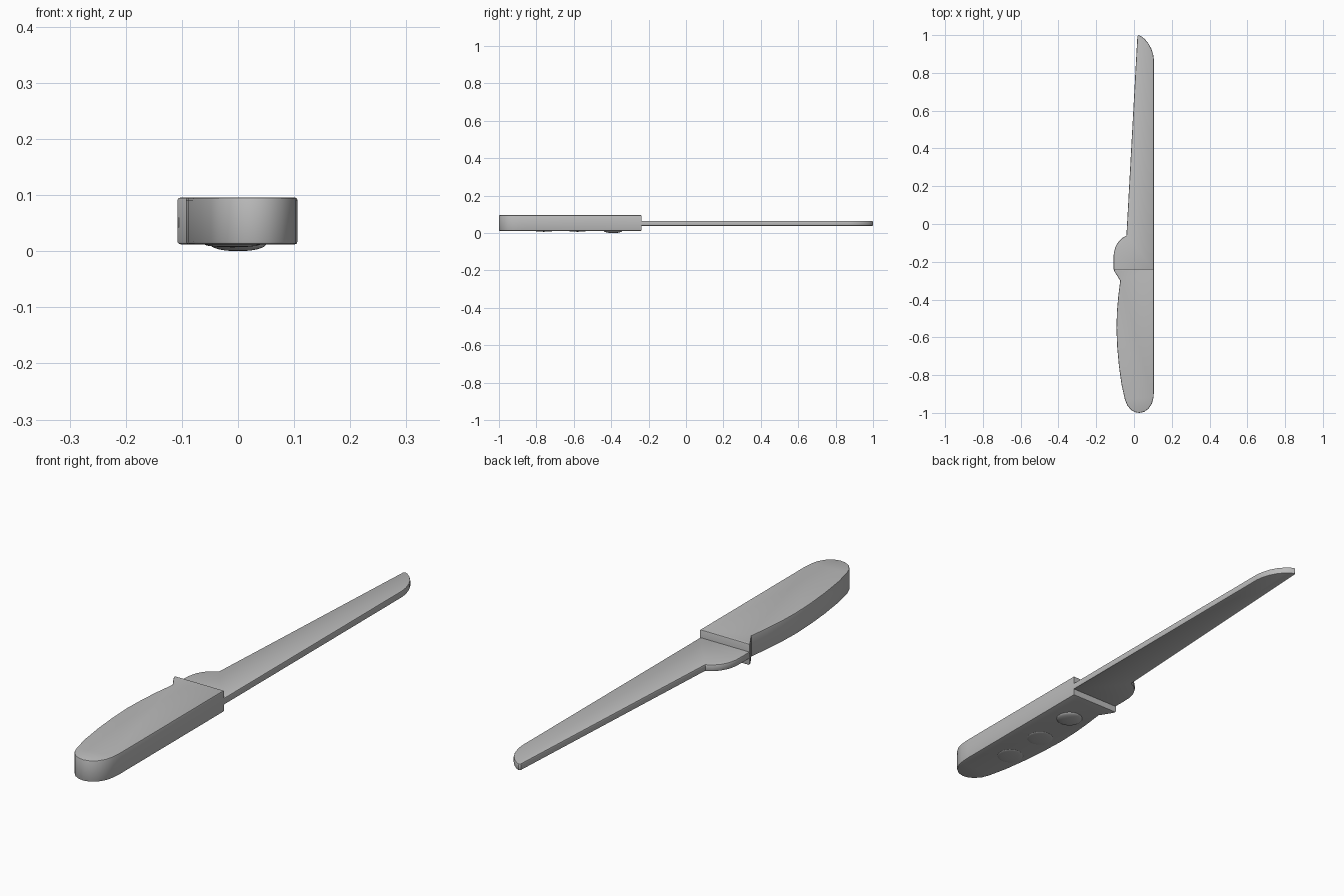
import bpy
import bmesh
import math

cube = bpy.data.objects.get("Cube")
if cube:
    bpy.data.objects.remove(cube, do_unlink=True)

grey = bpy.data.materials.new("plain grey")
grey.use_nodes = True
colour = (0.5, 0.5, 0.5, 1)
grey.diffuse_color = colour
grey.node_tree.nodes["Principled BSDF"].inputs["Base Color"].default_value = colour


def finish(obj):
    obj.data.materials.append(grey)
    bpy.ops.object.select_all(action='DESELECT')
    obj.select_set(True)
    bpy.context.view_layer.objects.active = obj
    bpy.ops.object.shade_smooth_by_angle(angle=math.radians(35))


def slab(name, outline, z0, z1, bevel):
    """Extrude a flat outline upward and round its rims."""
    bm = bmesh.new()
    face = bm.faces.new([bm.verts.new((x, y, z0)) for x, y in outline])
    new = bmesh.ops.extrude_face_region(bm, geom=[face])["geom"]
    bmesh.ops.translate(bm, vec=(0, 0, z1 - z0),
                        verts=[v for v in new if isinstance(v, bmesh.types.BMVert)])
    bmesh.ops.recalc_face_normals(bm, faces=bm.faces)
    rims = [e for e in bm.edges if abs(e.verts[0].co.z - e.verts[1].co.z) < 1e-5]
    bmesh.ops.bevel(bm, geom=rims, offset=bevel, segments=2, profile=0.5,
                    affect='EDGES', clamp_overlap=True)
    mesh = bpy.data.meshes.new(name)
    bm.to_mesh(mesh)
    bm.free()
    obj = bpy.data.objects.new(name, mesh)
    bpy.context.collection.objects.link(obj)
    finish(obj)


# Handle with curved belly, rounded butt and pointed finger guard
slab("handle", [
    (0.106, -0.237), (-0.108, -0.237), (-0.104, -0.25), (-0.073, -0.30),
    (-0.083, -0.38), (-0.090, -0.46), (-0.093, -0.55), (-0.089, -0.65),
    (-0.080, -0.75), (-0.066, -0.85), (-0.048, -0.93), (-0.036, -0.96),
    (-0.015, -0.985), (0.008, -0.997), (0.030, -1.0), (0.055, -0.994),
    (0.078, -0.977), (0.095, -0.95), (0.103, -0.92), (0.106, -0.88),
], 0.012, 0.096, 0.005)

# Blade with straight spine, tapering edge, curved tip and rounded heel
slab("blade", [
    (0.106, -0.245), (0.106, 0.865), (0.102, 0.895), (0.092, 0.927),
    (0.077, 0.955), (0.058, 0.978), (0.038, 0.994), (0.024, 1.0),
    (0.018, 0.995), (-0.040, -0.062), (-0.062, -0.074), (-0.083, -0.094),
    (-0.099, -0.122), (-0.107, -0.155), (-0.108, -0.19), (-0.108, -0.24),
    (-0.106, -0.245),
], 0.038, 0.065, 0.005)

# Low domed rivets under the handle
for i, (x, y, height) in enumerate([(0.0, -0.39, 0.012),
                                    (-0.01, -0.58, 0.005),
                                    (-0.01, -0.76, 0.005)]):
    bpy.ops.mesh.primitive_uv_sphere_add(segments=32, ring_count=12, radius=1,
                                         location=(x, y, 0.0125))
    rivet = bpy.context.object
    rivet.name = f"rivet_{i + 1}"
    rivet.scale = (0.05, 0.05, height + 0.0005)
    finish(rivet)
